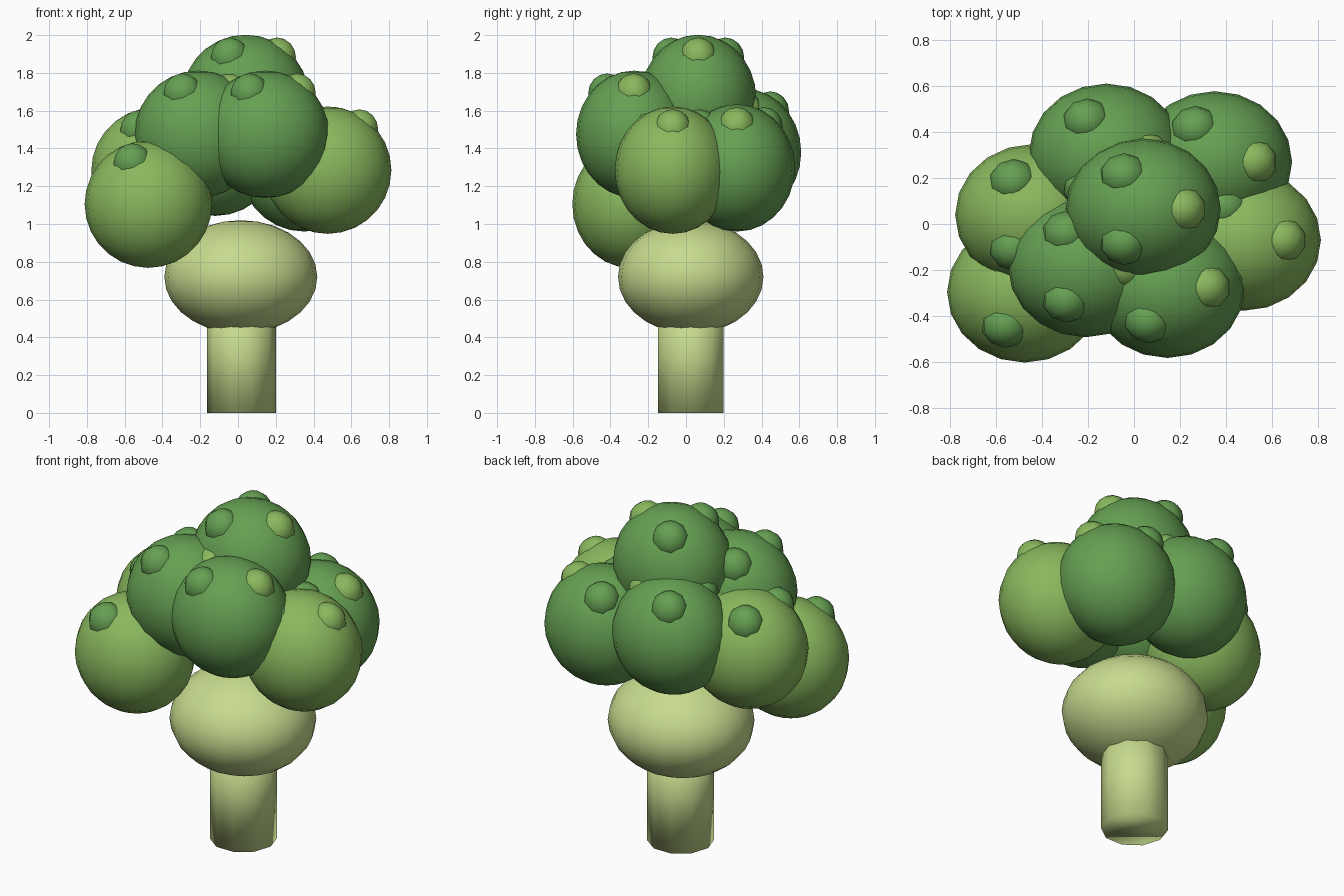
import bpy
from math import cos, sin, radians

if "Cube" in bpy.data.objects:
    bpy.data.objects.remove(bpy.data.objects["Cube"])


def material(name, rgb):
    m = bpy.data.materials.new(name)
    m.diffuse_color = (*rgb, 1)
    m.use_nodes = True
    m.node_tree.nodes["Principled BSDF"].inputs["Base Color"].default_value = m.diffuse_color
    return m


STALK = material("stalk_green", (0.57, 0.71, 0.27))
DARK = material("dark_green", (0.13, 0.35, 0.085))
LIGHT = material("light_green", (0.25, 0.48, 0.11))


def finish(name, mat):
    ob = bpy.context.object
    ob.name = name
    ob.data.materials.append(mat)
    bpy.ops.object.shade_smooth()
    return ob


def ball(name, loc, size, mat, segments=20, rings=14):
    bpy.ops.mesh.primitive_uv_sphere_add(segments=segments, ring_count=rings,
                                         radius=1, location=loc)
    bpy.context.object.scale = size
    return finish(name, mat)


# stalk: ten-sided column
bpy.ops.mesh.primitive_cylinder_add(vertices=10, radius=0.182, depth=0.6,
                                    location=(0.018, 0.025, 0.3),
                                    rotation=(0, 0, radians(90)))
finish("stalk", STALK)

# swollen crown base under the florets
ball("crown_base", (0.015, 0.025, 0.72), (0.405, 0.385, 0.3), STALK)

# florets, each carrying three small buds
florets = [
    ("top", (0.04, 0.065, 1.665), DARK),
    ("front_left", (-0.21, -0.185, 1.475), DARK),
    ("front_right", (0.145, -0.275, 1.475), DARK),
    ("low_front_left", (-0.475, -0.295, 1.105), LIGHT),
    ("left", (-0.44, 0.04, 1.28), LIGHT),
    ("right", (0.475, -0.07, 1.285), LIGHT),
    ("back_left", (-0.12, 0.303, 1.38), DARK),
    ("back_right", (0.35, 0.27, 1.297), DARK),
]
for name, (x, y, z), mat in florets:
    ball("floret_" + name, (x, y, z), (0.337, 0.307, 0.337), mat)
    for i in range(3):
        a = radians(120 * i)
        ball(f"bud_{name}_{i + 1}",
             (x + 0.167 * cos(a), y + 0.165 * sin(a), z + 0.217),
             (0.105, 0.1, 0.105), DARK if i else LIGHT, 10, 8)
